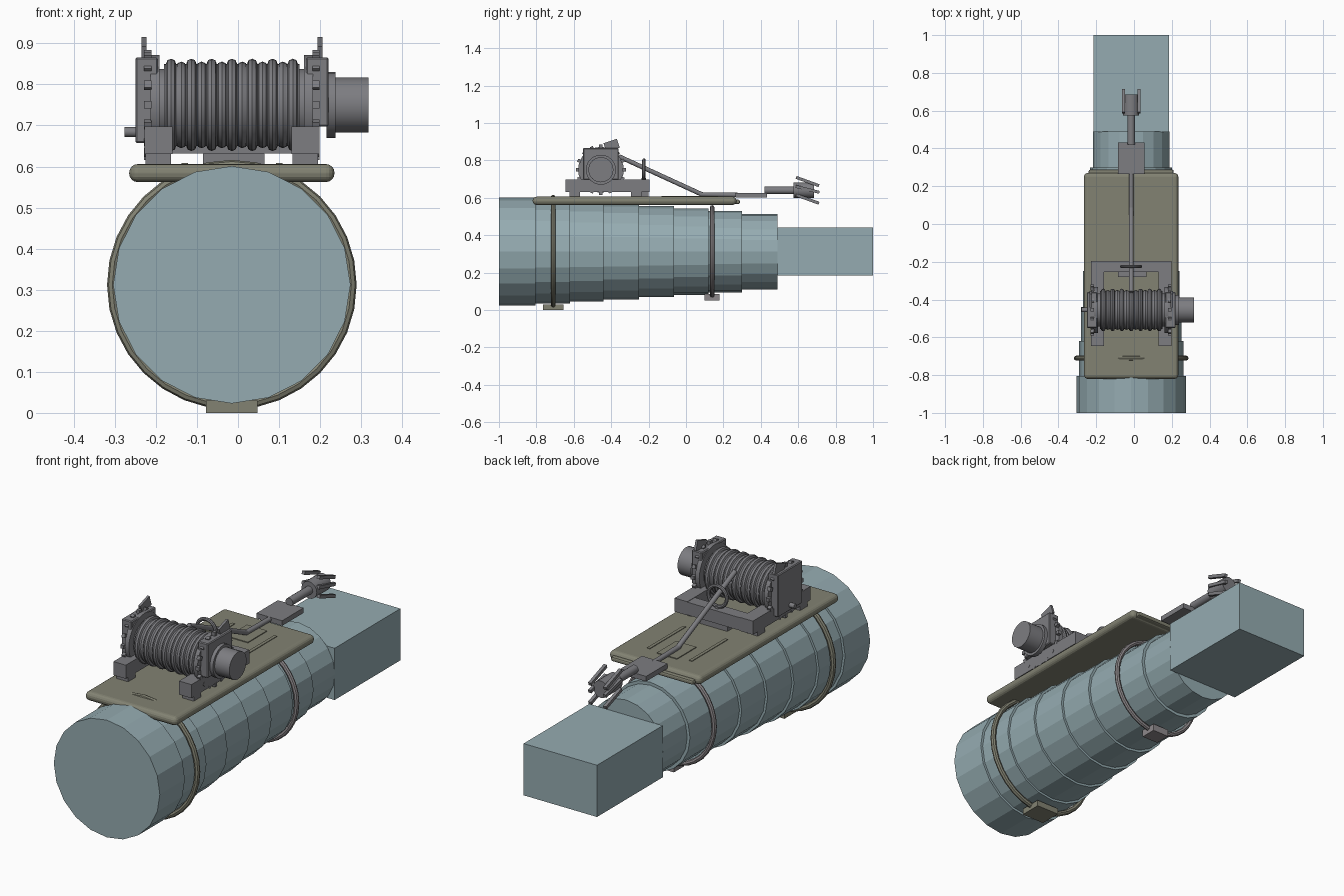
import bpy, math
from mathutils import Vector

if "Cube" in bpy.data.objects:
    bpy.data.objects.remove(bpy.data.objects["Cube"])

CX = -0.015          # centre line of the arm
AZ = 0.312           # height of the arm axis
WY, WZ = -0.455, 0.75  # winch drum axis


def material(name, rgb):
    m = bpy.data.materials.new(name)
    m.diffuse_color = (*rgb, 1)
    m.use_nodes = True
    m.node_tree.nodes["Principled BSDF"].inputs["Base Color"].default_value = m.diffuse_color
    return m


TEAL = material("pale_teal", (0.30, 0.41, 0.44))
OLIVE = material("olive_grey", (0.225, 0.225, 0.17))
METAL = material("gun_metal", (0.205, 0.205, 0.22))
STRAP = material("strap_grey", (0.27, 0.25, 0.26))


def finish(name, mat, smooth=False):
    ob = bpy.context.object
    ob.name = name
    ob.data.materials.append(mat)
    if smooth:
        bpy.ops.object.shade_smooth_by_angle(angle=math.radians(35))
    return ob


def box(name, x, y, z, mat, bevel=0, segments=2, tilt=0):
    """Box from (min, max) ranges, optionally tilted about x."""
    c = [(a + b) / 2 for a, b in (x, y, z)]
    bpy.ops.mesh.primitive_cube_add(size=1, location=c, rotation=(tilt, 0, 0))
    ob = bpy.context.object
    ob.scale = [b - a for a, b in (x, y, z)]
    bpy.ops.object.transform_apply(location=False, rotation=False, scale=True)
    if bevel:
        m = ob.modifiers.new("bevel", "BEVEL")
        m.width, m.segments = bevel, segments
    return finish(name, mat)


def rod(name, a, b, r, mat, sides=20, smooth=True):
    """Cylinder between two points."""
    a, b = Vector(a), Vector(b)
    d = b - a
    bpy.ops.mesh.primitive_cylinder_add(vertices=sides, radius=r, depth=d.length, location=(a + b) / 2)
    bpy.context.object.rotation_euler = d.to_track_quat('Z', 'Y').to_euler()
    return finish(name, mat, smooth)


def ring(name, loc, r, minor, mat, axis='y', sides=32):
    rot = (math.pi / 2, 0, 0) if axis == 'y' else (0, math.pi / 2, 0)
    bpy.ops.mesh.primitive_torus_add(location=loc, rotation=rot, major_radius=r, minor_radius=minor,
                                     major_segments=sides, minor_segments=8)
    return finish(name, mat, True)


# Stepped forearm and block hand
edges = [-1, -0.805, -0.62, -0.44, -0.25, -0.065, 0.12, 0.30, 0.49]
radii = [0.289, 0.277, 0.266, 0.255, 0.243, 0.231, 0.217, 0.202]
for i, r in enumerate(radii):
    rod(f"arm_section_{i + 1}", (CX, edges[i], AZ), (CX, edges[i + 1], AZ), r, TEAL, 20, False)
box("hand", (-0.215, 0.185), (0.488, 1.0), (0.185, 0.44), TEAL)

# Straps and their clasps
ring("rear_strap", (CX, -0.71, AZ), 0.291, 0.013, OLIVE)
box("rear_clasp", (-0.078, 0.047), (-0.765, -0.655), (0, 0.03), OLIVE)
ring("wrist_strap", (CX, 0.14, AZ), 0.237, 0.012, STRAP)
box("wrist_clasp", (-0.06, 0.03), (0.10, 0.18), (0.05, 0.085), STRAP)

# Mounting plate with rounded rim and thin raised panels
box("mounting_plate", (-0.265, 0.235), (-0.82, 0.27), (0.562, 0.606), OLIVE, 0.021, 4)
box("plate_lip", (-0.24, 0.21), (0.25, 0.288), (0.567, 0.59), OLIVE, 0.008)
box("plate_panel", (-0.07, 0.04), (0.02, 0.17), (0.602, 0.610), OLIVE)
for x in (-0.13, 0.10):
    box("plate_strip", (x - 0.008, x + 0.008), (-0.13, 0.15), (0.602, 0.609), OLIVE)

# Winch base frame: two rails, cross bar and feet
for x0, x1 in ((-0.228, -0.16), (0.13, 0.198)):
    box("base_rail", (x0, x1), (-0.645, -0.195), (0.63, 0.697), METAL)
    for y in (-0.595, -0.265):
        box("base_foot", (x0 + 0.003, x1 - 0.003), (y - 0.028, y + 0.028), (0.60, 0.632), METAL)
box("base_cross_bar", (-0.225, 0.195), (-0.255, -0.195), (0.632, 0.695), METAL)
box("base_centre_pad", (-0.085, 0.065), (-0.28, -0.20), (0.60, 0.632), METAL)

# Drum with wound cable ridges
rod("drum", (-0.18, WY, WZ), (0.15, WY, WZ), 0.1, METAL, 32)
for i in range(7):
    ring("cable_winding", (-0.163 + i * 0.0494, WY, WZ), 0.1, 0.0125, METAL, 'x')
    if i < 6:
        ring("inner_winding", (-0.138 + i * 0.0494, WY, WZ), 0.093, 0.0125, METAL, 'x')

# Side brackets, flanges, gear teeth and top hooks
for side, x0, x1 in (("left", -0.25, -0.195), ("right", 0.165, 0.221)):
    bottom = 0.657 if side == "left" else 0.697
    box(side + "_bracket", (x0, x1), (-0.55, -0.36), (bottom, 0.866), METAL, 0.004, 1)
    fx = x1 if side == "left" else x0
    s = 1 if side == "left" else -1
    rod(side + "_flange", (fx - s * 0.018, WY, WZ), (fx + s * 0.004, WY, WZ), 0.122, METAL, 32)
    rod(side + "_hub", (fx, WY, WZ), (fx + s * 0.02, WY, WZ), 0.088, METAL, 24)
    tx = fx - s * 0.025
    for k in range(16):
        a = k * math.tau / 16
        t = box(side + "_gear_tooth", (tx - 0.009, tx + 0.009), (-0.009, 0.009), (-0.009, 0.009), METAL, tilt=a)
        t.location = (tx, WY + 0.125 * math.cos(a), WZ + 0.125 * math.sin(a))
    hx = -0.229 if side == "left" else 0.20
    box(side + "_hook", (hx - 0.006, hx + 0.006), (-0.435, -0.36), (0.855, 0.905), METAL, tilt=math.radians(18))

# Motor and crank knob
rod("motor_flange", (0.215, WY, WZ), (0.238, WY, WZ), 0.08, METAL, 24)
rod("motor", (0.23, WY, WZ), (0.318, WY, WZ), 0.067, METAL, 24)
rod("crank_shaft", (-0.26, WY, 0.685), (-0.235, WY, 0.685), 0.008, METAL, 12)
rod("crank_knob", (-0.277, WY, 0.684), (-0.25, WY, 0.684), 0.012, METAL, 12)

# Cable, guide ring and slider block
ring("cable_guide", (CX, -0.225, 0.752), 0.05, 0.009, METAL)
rod("cable_guide_post", (CX, -0.225, 0.69), (CX, -0.225, 0.705), 0.012, METAL, 12)
rod("cable", (CX, -0.36, 0.822), (CX, 0.085, 0.618), 0.012, METAL, 12)
rod("cable_lead", (CX, 0.075, 0.618), (CX, 0.28, 0.615), 0.012, METAL, 12)
box("slider_block", (-0.085, 0.055), (0.265, 0.432), (0.601, 0.626), METAL)

# Grapple shaft, head and claws
rod("grapple_shaft", (CX, 0.42, 0.64), (CX, 0.59, 0.64), 0.02, METAL, 16)
rod("grapple_head", (CX, 0.575, 0.64), (CX, 0.685, 0.64), 0.042, METAL, 16)
for sx in (-1, 1):
    x = CX + sx * 0.041
    for z, tilt in ((0.687, -20), (0.593, -20), (0.645, -14)):
        box("grapple_claw", (x - 0.008, x + 0.008), (0.585, 0.715), (z - 0.008, z + 0.008), METAL,
            tilt=math.radians(tilt))
